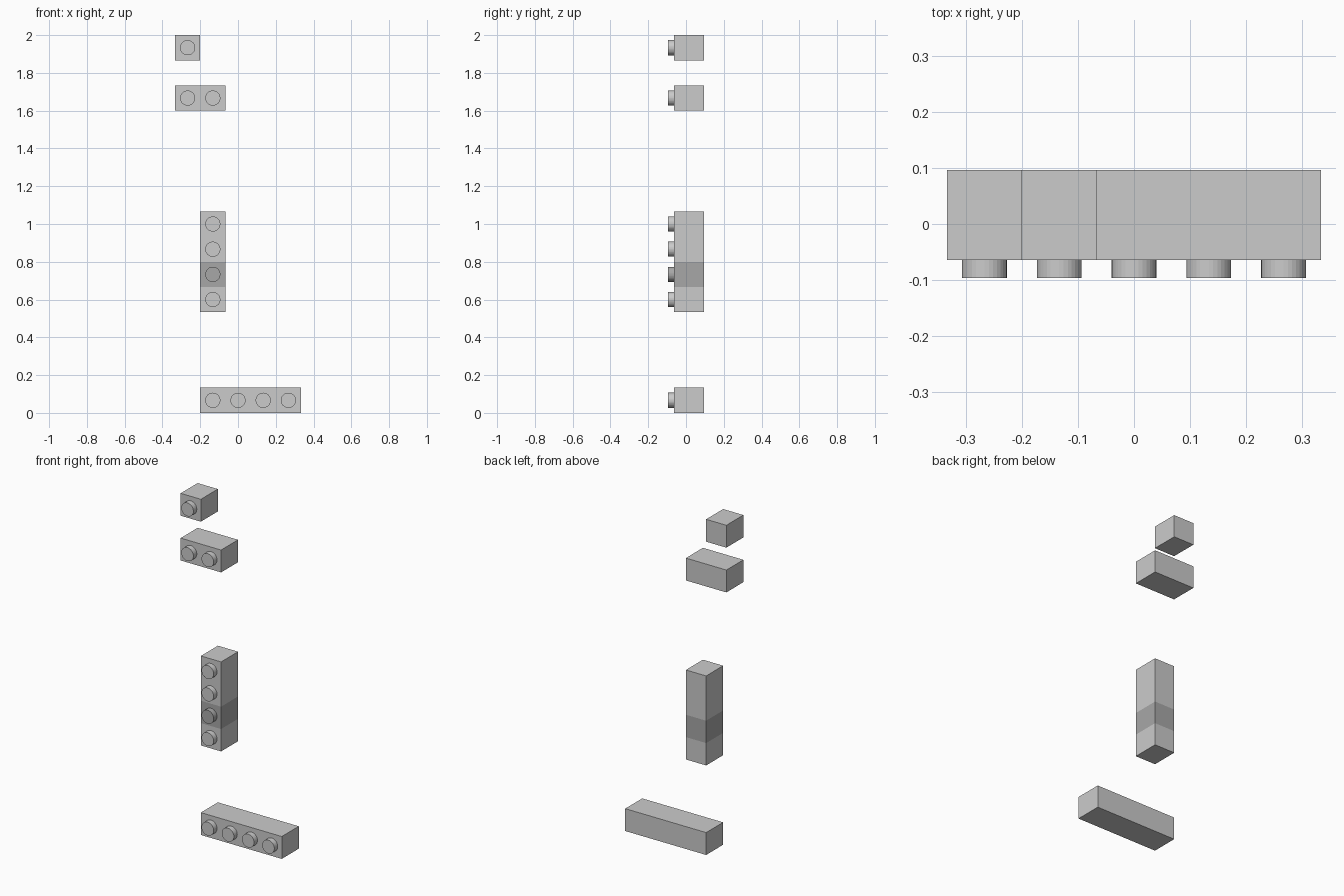
import bpy, bmesh
from math import radians
from mathutils import Matrix, Vector

if "Cube" in bpy.data.objects:
    bpy.data.objects.remove(bpy.data.objects["Cube"])

U = 2 / 15                        # one square cell of the layout
X0 = -2.5 * U                     # left edge of the layout
FRONT, BACK, TIP = -0.064, 0.096, -0.096
STUD_R = 0.04

dark = bpy.data.materials.new("dark_grey")
dark.diffuse_color = (0.39, 0.39, 0.39, 1)
dark.use_nodes = True
dark.node_tree.nodes["Principled BSDF"].inputs["Base Color"].default_value = dark.diffuse_color
grey = bpy.data.materials.new("grey")
grey.diffuse_color = (0.8, 0.8, 0.8, 1)
grey.use_nodes = True
grey.node_tree.nodes["Principled BSDF"].inputs["Base Color"].default_value = grey.diffuse_color


def brick(name, col, row, cols, rows, dark_row=None):
    """Solid bar of cols x rows cells with one front stud per cell."""
    bm = bmesh.new()
    size = Vector((cols * U, BACK - FRONT, rows * U))
    corner = Vector((X0 + col * U, FRONT, row * U))
    bmesh.ops.create_cube(bm, size=1, matrix=Matrix.Translation(corner + size / 2)
                          @ Matrix.Diagonal((*size, 1)))

    # cuts around the dark band
    if dark_row is not None:
        for z in (dark_row * U, (dark_row + 1) * U):
            bmesh.ops.bisect_plane(bm, geom=bm.verts[:] + bm.edges[:] + bm.faces[:],
                                   plane_co=(0, 0, z), plane_no=(0, 0, 1))

    # round studs facing the front
    for i in range(cols):
        for j in range(rows):
            centre = Vector((X0 + (col + i + 0.5) * U, (FRONT + TIP) / 2, (row + j + 0.5) * U))
            bmesh.ops.create_cone(bm, cap_ends=True, segments=32, radius1=STUD_R,
                                  radius2=STUD_R, depth=FRONT - TIP,
                                  matrix=Matrix.Translation(centre)
                                  @ Matrix.Rotation(radians(90), 4, 'X'))

    # dark band colour
    if dark_row is not None:
        for f in bm.faces:
            z = f.calc_center_bounds().z
            f.material_index = int(dark_row * U < z < (dark_row + 1) * U)

    me = bpy.data.meshes.new(name)
    bm.to_mesh(me)
    bm.free()
    if dark_row is not None:
        me.materials.append(grey)
        me.materials.append(dark)
    ob = bpy.data.objects.new(name, me)
    bpy.context.collection.objects.link(ob)
    return ob


brick("bottom_bar", 1, 0, 4, 1)
brick("upright_bar", 1, 4, 1, 4, dark_row=5)
brick("double_block", 0, 12, 2, 1)
brick("single_block", 0, 14, 1, 1)
